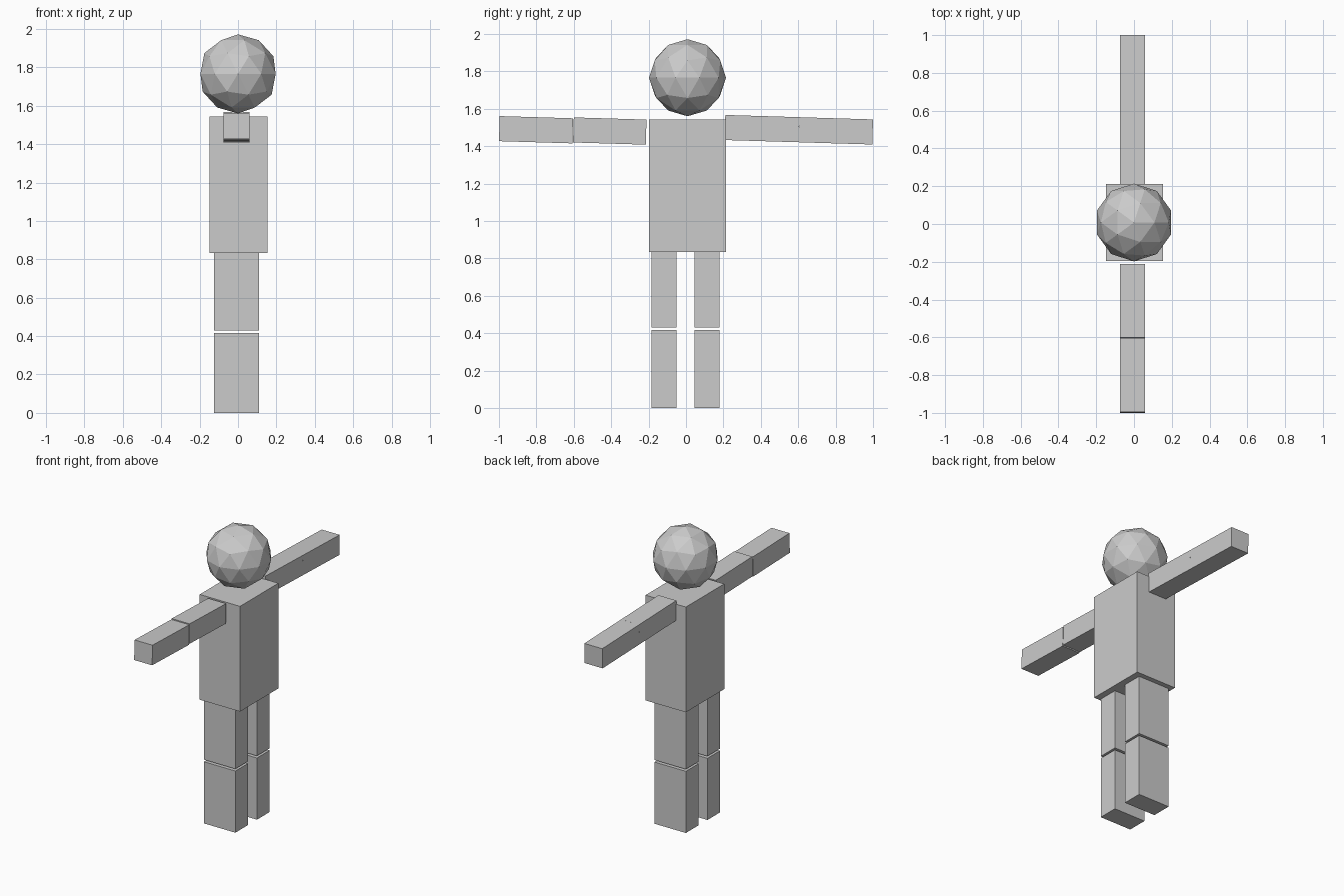
import bpy
import math

if "Cube" in bpy.data.objects:
    bpy.data.objects.remove(bpy.data.objects["Cube"])


def box(name, x, y, z, tilt=0.0):
    """Box from (min, max) ranges, tilted about x through its centre."""
    bpy.ops.mesh.primitive_cube_add(size=1)
    ob = bpy.context.object
    ob.name = name
    ob.location = [(r[0] + r[1]) / 2 for r in (x, y, z)]
    ob.scale = [r[1] - r[0] for r in (x, y, z)]
    ob.rotation_euler.x = tilt
    return ob


# Head: faceted ball
bpy.ops.mesh.primitive_ico_sphere_add(subdivisions=2, radius=0.206,
                                      location=(0, 0.008, 1.766))
bpy.context.object.name = "head"

# Torso
box("torso", (-0.148, 0.153), (-0.197, 0.213), (0.833, 1.543))

# Legs: upper and lower blocks with a small gap at the knee
for side, y in (("left", (-0.185, -0.05)), ("right", (0.045, 0.18))):
    box(side + "_upper_leg", (-0.125, 0.11), y, (0.43, 0.835))
    box(side + "_lower_leg", (-0.125, 0.11), y, (0.0, 0.416))

# Arms: two blocks each, all sloping slightly down toward +y
tilt = -math.atan(0.03)
arm_x = (-0.075, 0.059)
box("left_forearm", arm_x, (-0.998, -0.606), (1.421, 1.555), tilt)
box("left_upper_arm", arm_x, (-0.602, -0.213), (1.414, 1.548), tilt)
box("right_upper_arm", arm_x, (0.208, 0.605), (1.427, 1.561), tilt)
box("right_forearm", arm_x, (0.605, 0.998), (1.415, 1.549), tilt)
